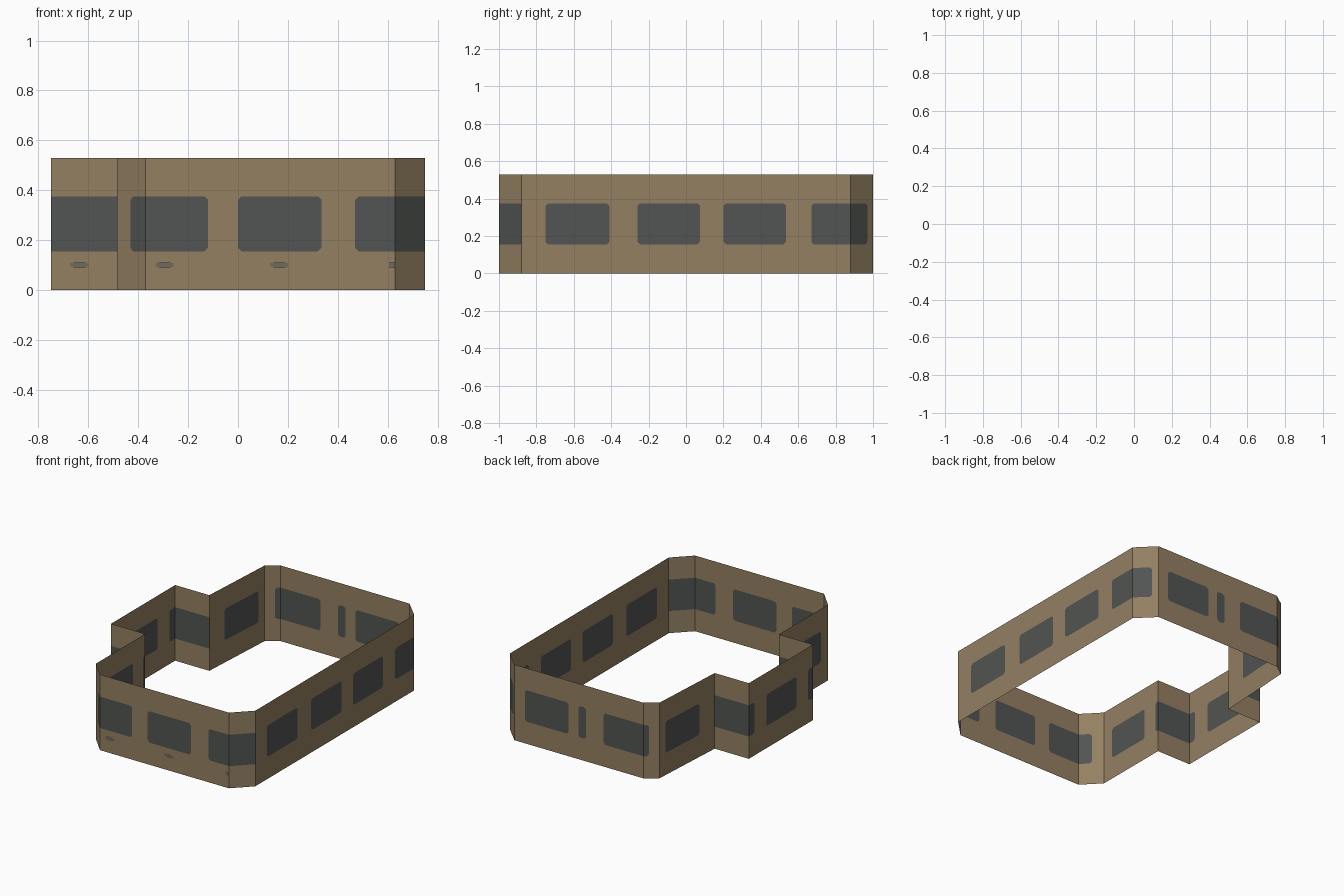
import bpy, bmesh

if "Cube" in bpy.data.objects:
    bpy.data.objects.remove(bpy.data.objects["Cube"])

H, Z0, Z1, R = 0.53, 0.155, 0.375, 0.014   # wall height, window sill/head, corner cut


def material(name, rgb):
    m = bpy.data.materials.new(name)
    m.diffuse_color = (*rgb, 1)
    m.use_nodes = True
    m.node_tree.nodes["Principled BSDF"].inputs["Base Color"].default_value = m.diffuse_color
    return m


wall_mat = material("tan_wall", (0.298, 0.217, 0.124))
glass_mat = material("grey_glass", (0.083, 0.090, 0.085))

# Wall runs, counterclockwise: (start, end, window spans along the run's longer axis)
runs = [
    ((-.37, -1), (.63, -1), [(-.37, -.12), (0, .335), (.47, .63)]),
    ((.63, -1), (.75, -.88), [(.63, .75)]),
    ((.75, -.88), (.75, .88), [(-.75, -.41), (-.26, .075), (.2, .535), (.67, .88)]),
    ((.75, .88), (.63, 1), [(.75, .66)]),
    ((.63, 1), (-.37, 1), [(.55, .21), (.135, .075), (-.06, -.37)]),
    ((-.37, 1), (-.453, .942), [(-.37, -.40)]),
    ((-.453, .942), (-.485, .375), [(.88, .53)]),
    ((-.485, .375), (-.75, .375), [(-.485, -.75)]),
    ((-.75, .375), (-.75, -.335), [(.375, .31), (.18, -.15), (-.28, -.335)]),
    ((-.75, -.335), (-.485, -.335), [(-.75, -.485)]),
    ((-.485, -.335), (-.485, -.88), [(-.335, -.36), (-.47, -.80)]),
    ((-.485, -.88), (-.37, -1), [(-.937, -1)]),
]

bm = bmesh.new()


def build_run(a, b, spans):
    dx, dy = b[0] - a[0], b[1] - a[1]
    length = (dx * dx + dy * dy) ** 0.5
    ax = 0 if abs(dx) >= abs(dy) - 1e-6 else 1

    def dist(v):
        return (v - a[ax]) / (b[ax] - a[ax]) * length

    def face(pts, mat):
        f = bm.faces.new([bm.verts.new((a[0] + dx * s / length, a[1] + dy * s / length, z))
                          for s, z in pts])
        f.material_index = mat

    def rect(s0, s1, z0, z1, mat):
        if s1 - s0 > 1e-4:
            face([(s0, z0), (s1, z0), (s1, z1), (s0, z1)], mat)

    # bands below and above the windows
    rect(0, length, 0, Z0, 0)
    rect(0, length, Z1, H, 0)
    pos = 0
    for u, v in spans:
        s0, s1 = dist(u), dist(v)
        rect(pos, s0, Z0, Z1, 0)
        # cut window corners, except where glass wraps round a wall corner
        r0 = R if s0 > 1e-3 else 0
        r1 = R if s1 < length - 1e-3 else 0
        pts = []
        for s, z, r, k, up in ((s0, Z0, r0, 1, 1), (s1, Z0, r1, -1, 1),
                               (s1, Z1, r1, -1, -1), (s0, Z1, r0, 1, -1)):
            if r == 0:
                pts.append((s, z))
                continue
            side, flat = (s, z + up * r), (s + k * min(r, (s1 - s0) * .4), z)
            pair = [side, flat] if k == up else [flat, side]
            pts += pair
            face([pair[0], (s, z), pair[1]], 0)
        face(pts, 1)
        pos = s1
    rect(pos, length, Z0, Z1, 0)


for run in runs:
    build_run(*run)
bmesh.ops.remove_doubles(bm, verts=bm.verts, dist=1e-4)


def finish(name, bm, mats):
    me = bpy.data.meshes.new(name)
    bm.to_mesh(me)
    bm.free()
    for m in mats:
        me.materials.append(m)
    ob = bpy.data.objects.new(name, me)
    bpy.context.collection.objects.link(ob)
    return ob


finish("outer_wall", bm, [wall_mat, glass_mat])

# Small louvred vents low on the front
bm = bmesh.new()
for x0, x1, y in ((-.672, -.6, -.335), (-.33, -.258, -1), (.13, .2, -1), (.605, .63, -1)):
    for i, inset in enumerate((.012, 0, 0, .012)):
        z, y1 = .088 + i * .007, y - .0005
        s = inset if x1 - x0 > .05 else 0
        bm.faces.new([bm.verts.new(p) for p in ((x0 + s, y1, z), (x1 - s, y1, z),
                                                (x1 - s, y1, z + .004), (x0 + s, y1, z + .004))])
# keep the vents within the overall 2-unit depth
for v in bm.verts:
    v.co.y = max(v.co.y, -1.0005)
finish("front_vents", bm, [glass_mat])
